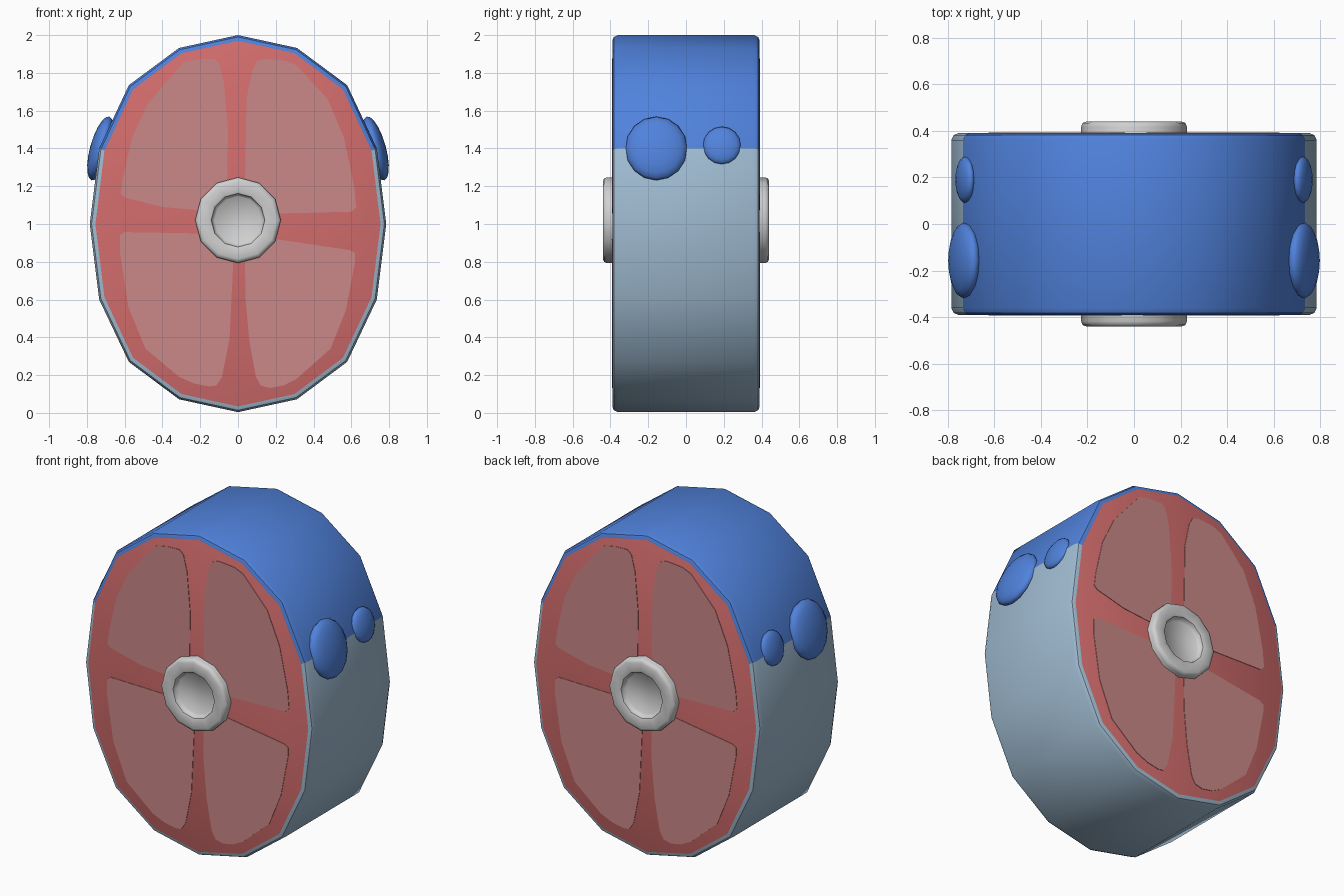
import bpy, bmesh, math
from mathutils import Matrix

if "Cube" in bpy.data.objects:
    bpy.data.objects.remove(bpy.data.objects["Cube"])


def material(name, rgb):
    lin = [(c / 255 / 12.92) if c < 10 else ((c / 255 + 0.055) / 1.055) ** 2.4 for c in rgb]
    m = bpy.data.materials.new(name)
    m.diffuse_color = (*lin, 1)
    m.use_nodes = True
    m.node_tree.nodes["Principled BSDF"].inputs["Base Color"].default_value = m.diffuse_color
    return m


BLUE = material("blue skin", (80, 130, 220))
PALE = material("pale blue skin", (160, 188, 210))
RED = material("red flesh", (212, 109, 109))
PINK = material("pink flesh", (202, 137, 135))
BONE = material("bone", (208, 208, 208))


def finish(name, bm, mats, angle=32):
    bmesh.ops.recalc_face_normals(bm, faces=bm.faces)
    me = bpy.data.meshes.new(name)
    bm.to_mesh(me)
    bm.free()
    ob = bpy.data.objects.new(name, me)
    bpy.context.collection.objects.link(ob)
    for m in mats:
        me.materials.append(m)
    bpy.ops.object.select_all(action='DESELECT')
    ob.select_set(True)
    bpy.context.view_layer.objects.active = ob
    bpy.ops.object.shade_smooth_by_angle(angle=math.radians(angle))
    return ob


def loft(rings):
    """Skin a list of equal-length point rings and cap both ends."""
    bm = bmesh.new()
    loops = [[bm.verts.new(p) for p in r] for r in rings]
    for a, b in zip(loops, loops[1:]):
        for i in range(len(a)):
            j = (i + 1) % len(a)
            bm.faces.new((a[i], a[j], b[j], b[i]))
    caps = [bm.faces.new(loops[0]), bm.faces.new(loops[-1])]
    return bm, caps


# Steak body: oval slice with rounded rims, blue above z = 1.4
half = [(0, 2.0), (.312, 1.932), (.578, 1.735), (.735, 1.4), (.785, 1.0),
        (.735, .6), (.578, .27), (.312, .072), (0, .004)]
outline = half + [(-x, z) for x, z in half[-2:0:-1]]


def body_ring(inset, y):
    sx, sz = 1 - inset / .785, 1 - inset
    return [(x * sx, y, 1 + (z - 1) * sz) for x, z in outline]


bm, caps = loft([body_ring(d, y) for d, y in
                 ((.03, -.39), (.01, -.382), (0, -.36), (0, .36), (.01, .382), (.03, .39))])
bm.normal_update()
for f in bm.faces:
    f.material_index = 1 if f.calc_center_median().z < 1.4 else 0
for f in caps:
    f.material_index = 2
finish("steak_body", bm, (BLUE, PALE, RED))

# Four muscle panels per cut side, as very thin plates
panels = [
    [(.035, 1.06), (.045, 1.66), (.075, 1.81), (.1, 1.86), (.14, 1.875), (.25, 1.865), (.31, 1.84),
     (.475, 1.66), (.56, 1.46), (.615, 1.2), (.625, 1.09), (.6, 1.065), (.2, 1.055)],
    [(-.06, 1.06), (-.053, 1.5), (-.075, 1.75), (-.1, 1.85), (-.127, 1.875), (-.21, 1.872), (-.29, 1.855),
     (-.475, 1.64), (-.56, 1.46), (-.61, 1.24), (-.62, 1.16), (-.6, 1.14), (-.4, 1.09)],
    [(-.027, .95), (-.027, .76), (-.045, .39), (-.085, .19), (-.115, .145), (-.15, .14), (-.23, .155),
     (-.31, .19), (-.49, .34), (-.58, .56), (-.625, .85), (-.625, .94), (-.6, .957), (-.2, .95)],
    [(.035, .95), (.04, .6), (.06, .38), (.095, .19), (.12, .145), (.17, .132), (.24, .145),
     (.31, .18), (.49, .34), (.57, .54), (.62, .8), (.62, .845), (.59, .862), (.4, .89), (.2, .92)],
]
for side, s in (("front", 1), ("back", -1)):
    for i, pts in enumerate(panels):
        bm, _ = loft([[(s * x, -s * y, z) for x, z in pts] for y in (.389, .393)])
        finish(f"{side}_muscle_panel_{i + 1}", bm, (PINK,))

# Bone with a shallow hollow at each end
prof = [(.125, -.405), (.138, -.418), (.142, -.435), (.155, -.44),
        (.205, -.44), (.221, -.434), (.227, -.418)]
prof += [(r, -y) for r, y in reversed(prof)]
N = 12
bm, _ = loft([[(r * math.sin(2 * math.pi * k / N), y, 1.02 + r * math.cos(2 * math.pi * k / N))
               for k in range(N)] for r, y in prof])
finish("bone", bm, (BONE,), 50)

# Flattened spots on both flanks, tilted to follow the skin
for side, s in (("right", 1), ("left", -1)):
    for label, x, y, z, a, b, c in (("large", .728, -.157, 1.4, .055, .164, .175),
                                    ("small", .725, .19, 1.416, .034, .1, .103)):
        bm = bmesh.new()
        mat = (Matrix.Translation((s * x, y, z)) @ Matrix.Rotation(-s * .27, 4, 'Y')
               @ Matrix.Diagonal((a, b, c, 1)) @ Matrix.Rotation(math.pi / 2, 4, 'Y'))
        bmesh.ops.create_uvsphere(bm, u_segments=16, v_segments=10, radius=1, matrix=mat)
        finish(f"{side}_{label}_spot", bm, (BLUE,), 60)
